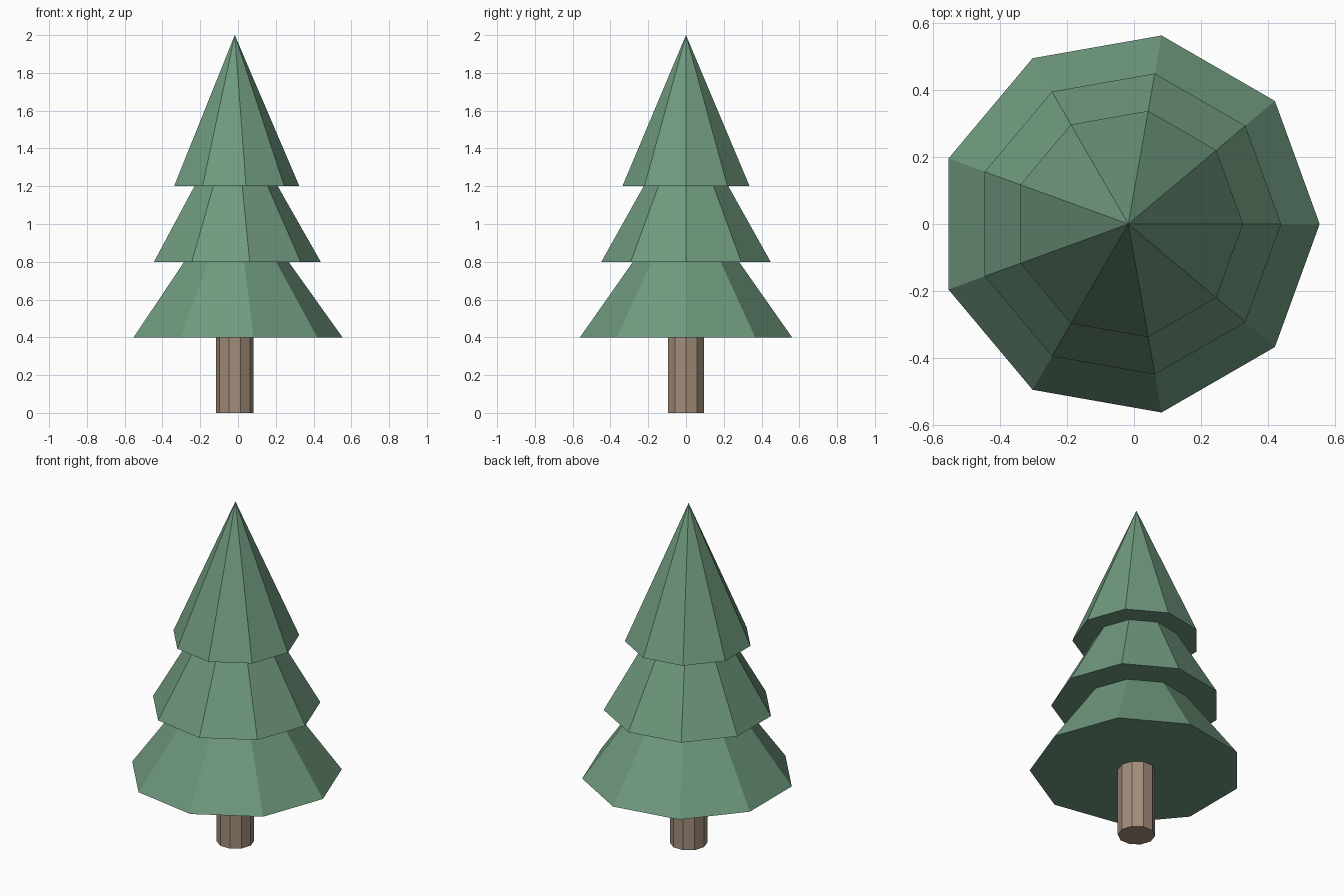
import bpy
import bmesh
from math import pi
from mathutils import Matrix, Vector

cube = bpy.data.objects.get("Cube")
if cube:
    bpy.data.objects.remove(cube, do_unlink=True)

CENTRE_X = -0.017


def make_material(name, rgb):
    mat = bpy.data.materials.new(name)
    mat.use_nodes = True
    colour = (*rgb, 1.0)
    mat.diffuse_color = colour
    for node in mat.node_tree.nodes:
        if node.type == 'BSDF_PRINCIPLED':
            node.inputs["Base Color"].default_value = colour
    return mat


def make_cone(name, sides, bottom, top, z, height, mat):
    """Flat-sided cone or column standing at z, with one corner towards +x."""
    bm = bmesh.new()
    place = Matrix.Translation(Vector((0, 0, height / 2))) @ Matrix.Rotation(-pi / 2, 4, 'Z')
    bmesh.ops.create_cone(bm, cap_ends=True, segments=sides, radius1=bottom,
                          radius2=top, depth=height, matrix=place)
    bmesh.ops.remove_doubles(bm, verts=bm.verts, dist=0.0001)
    bmesh.ops.recalc_face_normals(bm, faces=bm.faces)
    mesh = bpy.data.meshes.new(name)
    bm.to_mesh(mesh)
    bm.free()
    mesh.materials.append(mat)
    obj = bpy.data.objects.new(name, mesh)
    obj.location = (CENTRE_X, 0, z)
    bpy.context.collection.objects.link(obj)
    return obj


bark = make_material("bark brown", (0.36, 0.27, 0.195))
needles = make_material("needle green", (0.16, 0.32, 0.21))

# Ten-sided trunk
make_cone("trunk", 10, 0.10, 0.10, 0.0, 0.4, bark)

# Three overlapping nine-sided foliage tiers
tiers = [("lower", 0.57, 0.4), ("middle", 0.455, 0.8), ("upper", 0.342, 1.2)]
for label, radius, base in tiers:
    make_cone(label + "_foliage", 9, radius, 0.0, base, 0.8, needles)
